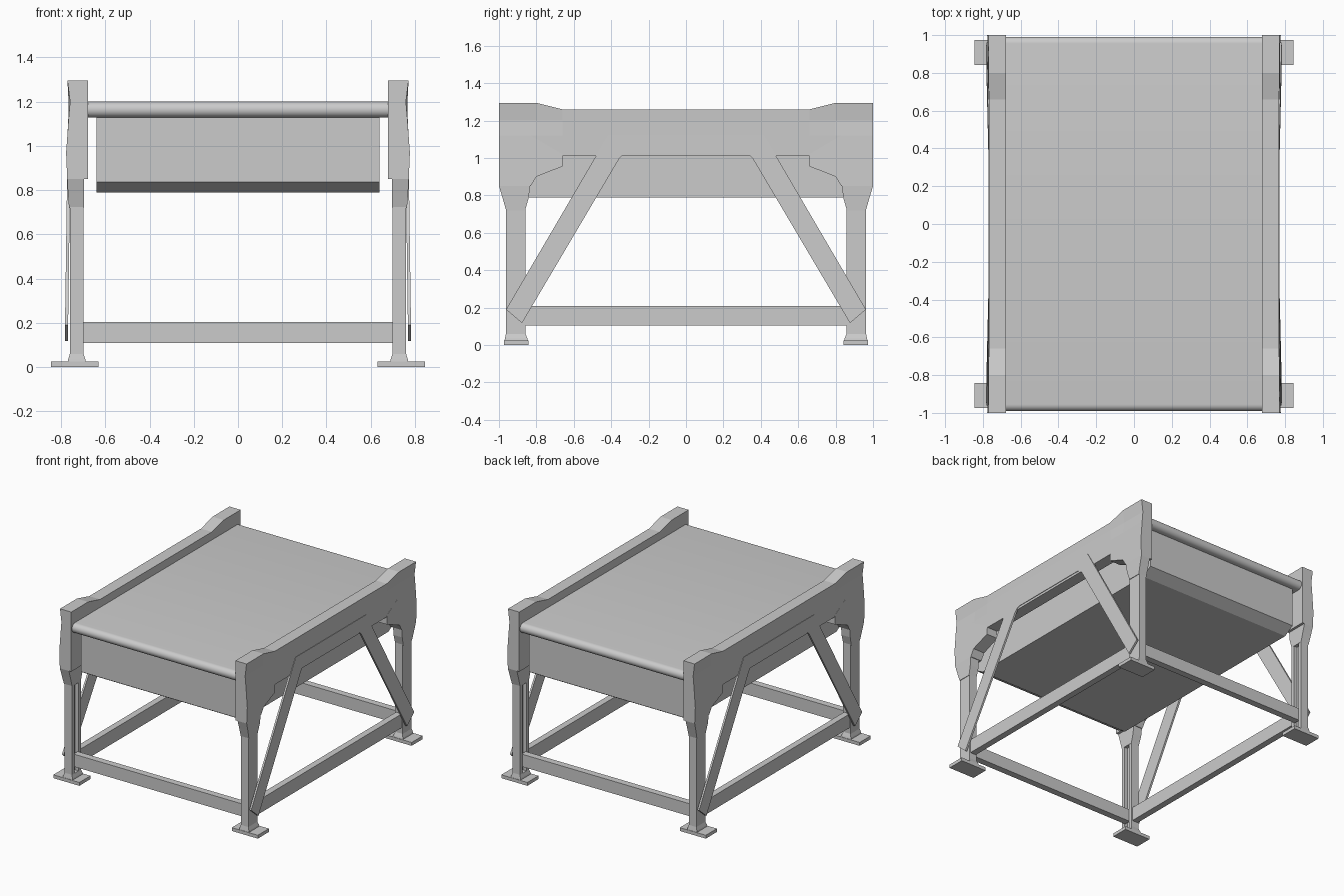
import bpy, bmesh, math

if "Cube" in bpy.data.objects:
    bpy.data.objects.remove(bpy.data.objects["Cube"])


def loft(name, rings, mirror=(False, False), smooth=False):
    """Skin a list of equal-length 3D rings, cap both ends, mirror about the centre."""
    bm = bmesh.new()
    vs = [[bm.verts.new(p) for p in r] for r in rings]
    n = len(rings[0])
    for a, b in zip(vs, vs[1:]):
        for i in range(n):
            j = (i + 1) % n
            bm.faces.new((a[i], a[j], b[j], b[i]))
    bm.faces.new(vs[0])
    bm.faces.new(vs[-1])
    bmesh.ops.recalc_face_normals(bm, faces=bm.faces)
    me = bpy.data.meshes.new(name)
    bm.to_mesh(me)
    bm.free()
    ob = bpy.data.objects.new(name, me)
    bpy.context.collection.objects.link(ob)
    if any(mirror):
        m = ob.modifiers.new("mirror", 'MIRROR')
        m.use_axis = (mirror[0], mirror[1], False)
        m.use_mirror_merge = False
    if smooth:
        bpy.ops.object.select_all(action='DESELECT')
        ob.select_set(True)
        bpy.context.view_layer.objects.active = ob
        bpy.ops.object.shade_smooth_by_angle(angle=math.radians(30))
    return ob


def prism_x(name, pts, x0, x1, **kw):
    """Extrude a (y, z) profile along x."""
    return loft(name, [[(x, y, z) for y, z in pts] for x in (x0, x1)], **kw)


def box(name, x0, x1, y0, y1, z0, z1, **kw):
    return prism_x(name, [(y0, z0), (y1, z0), (y1, z1), (y0, z1)], x0, x1, **kw)


X, XY, Y = (True, False), (True, True), (False, True)

# Belt with rounded ends
R, seg = 0.036, 12
arc = [math.pi * i / seg - math.pi / 2 for i in range(seg + 1)]
belt = [(0.955 + R * math.cos(a), 1.164 + R * math.sin(a)) for a in arc]
belt += [(-y, z) for y, z in reversed(belt)]
prism_x("belt", belt, -0.68, 0.68, smooth=True)

# Housing under the belt with sloped lower edges
half = [(0.86, 0.79), (0.94, 0.837), (0.94, 1.135)]
prism_x("housing", half + [(-y, z) for y, z in reversed(half)], -0.64, 0.64)

# Side rails: lower and flat in the middle, waisted and taller at the ends
rings = []
for y, top, xt, xm in ((-1, 1.295, 0.771, 0.759), (-0.8, 1.295, 0.771, 0.76),
                       (-0.66, 1.26, 0.768, 0.766), (0.66, 1.26, 0.768, 0.766),
                       (0.8, 1.295, 0.771, 0.76), (1, 1.295, 0.771, 0.759)):
    rings.append([(0.678, y, 1.01), (0.678, y, top), (xt, y, top),
                  (xm, y, 1.2), (0.766, y, 1.12), (0.766, y, 1.01)])
loft("side_rail", rings, mirror=X)

# Flared rail ends above each leg (y, z, outer x)
flare = [(1, 1.12, 0.766), (0.83, 1.12, 0.766), (0.66, 1.02, 0.767), (0.66, 0.955, 0.77),
         (0.8, 0.9, 0.774), (0.83, 0.85, 0.772), (1, 0.85, 0.772), (1, 0.97, 0.777)]
loft("rail_end", [[(0.678, y, z) for y, z, x in flare],
                  [(x, y, z) for y, z, x in flare]], mirror=XY)

# Tapered socket between rail end and leg
socket = [(1, 0.85, 0.772), (0.835, 0.85, 0.772), (0.84, 0.79, 0.769),
          (0.86, 0.72, 0.764), (0.962, 0.72, 0.764), (0.982, 0.79, 0.769)]
loft("leg_socket", [[(0.697, y, z) for y, z, x in socket],
                    [(x, y, z) for y, z, x in socket]], mirror=XY)

# Channel legs, open towards the inside
channel = [(0.76, 0.858), (0.76, 0.963), (0.698, 0.963), (0.698, 0.935),
           (0.725, 0.935), (0.725, 0.886), (0.698, 0.886), (0.698, 0.858)]
loft("leg", [[(x, y, z) for x, y in channel] for z in (0.02, 0.9)], mirror=XY)

# Foot plates with a flared collar
box("foot_plate", 0.63, 0.845, 0.842, 0.973, 0, 0.025, mirror=XY)


def rect(x0, x1, y0, y1, z):
    return [(x0, y0, z), (x1, y0, z), (x1, y1, z), (x0, y1, z)]


loft("foot_collar", [rect(0.688, 0.77, 0.845, 0.97, 0.024),
                     rect(0.69, 0.768, 0.848, 0.968, 0.035),
                     rect(0.698, 0.76, 0.858, 0.963, 0.06)], mirror=XY)

# Lower frame bars
box("cross_bar", -0.705, 0.705, 0.885, 0.935, 0.11, 0.203, mirror=Y)
box("side_bar", 0.705, 0.753, -0.86, 0.86, 0.105, 0.208, mirror=X)

# Arched side braces leaning outward towards the floor
outer = [(0.962, 0.19), (0.435, 1.09), (0.415, 1.122)]
inner = [(0.31, 1.027), (0.335, 1.02), (0.355, 1.0), (0.877, 0.117)]
right = list(reversed(inner[::-1]))
profile = [(-y, z) for y, z in outer] + outer[::-1] + inner[::-1]
profile += [(-y, z) for y, z in inner]


def lean(z):
    return 0.769 + (1.12 - z) * 0.014


loft("side_brace", [[(lean(z) - d, y, z) for y, z in profile] for d in (0.014, 0)], mirror=X)
